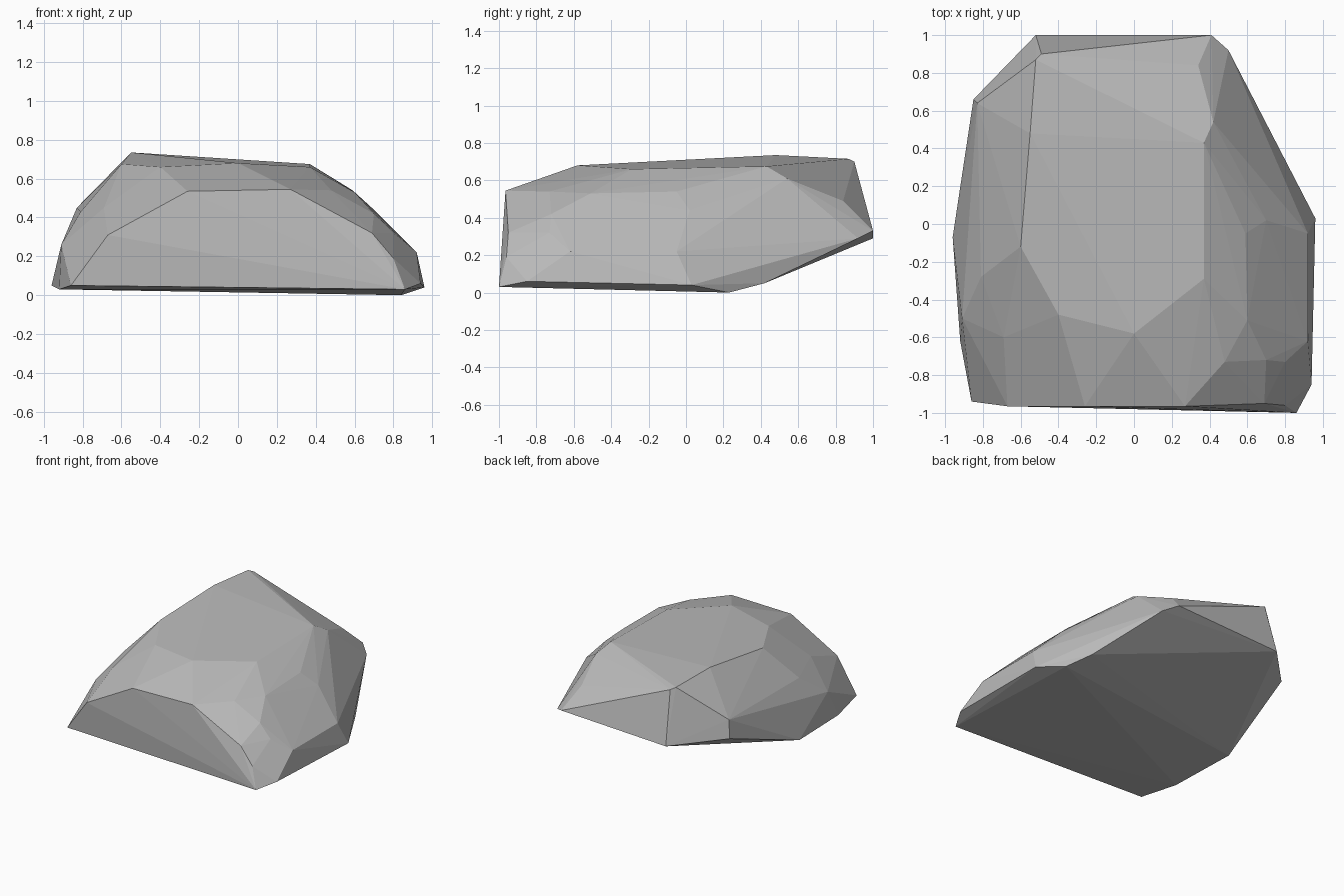
import bpy
import bmesh
from mathutils import Vector

# Remove only the default object
default_object = bpy.data.objects.get("Cube")
if default_object:
    bpy.data.objects.remove(default_object, do_unlink=True)


def make_material(name, color):
    """Create one plain flat material."""
    material = bpy.data.materials.new(name)
    material.use_nodes = True
    material.diffuse_color = color
    shader = material.node_tree.nodes.get("Principled BSDF")
    shader.inputs["Base Color"].default_value = color
    shader.inputs["Roughness"].default_value = 0.9
    return material


def make_hull(name, outlines, material):
    """Wrap a faceted convex skin around a stack of corner outlines."""
    mesh = bpy.data.meshes.new(name)
    shell = bmesh.new()
    for outline in outlines:
        for corner in outline:
            shell.verts.new(Vector(corner))
    result = bmesh.ops.convex_hull(shell, input=shell.verts[:], use_existing_faces=False)

    # Discard corners that ended up inside the skin
    unused = [v for v in shell.verts if not v.link_faces]
    bmesh.ops.delete(shell, geom=unused, context="VERTS")

    # Merge nearly coplanar triangles into clean facets
    bmesh.ops.dissolve_limit(shell, angle_limit=0.01, verts=shell.verts[:], edges=shell.edges[:])
    bmesh.ops.recalc_face_normals(shell, faces=shell.faces[:])
    for face in shell.faces:
        face.smooth = False
    shell.to_mesh(mesh)
    shell.free()
    mesh.materials.append(material)
    boulder = bpy.data.objects.new(name, mesh)
    bpy.context.collection.objects.link(boulder)
    return boulder


# Gently tilted crown of the boulder
crown = [
    (-.55, .48, .735), (-.52, .87, .715), (-.49, .9, .7), (-.6, -.12, .675),
    (-.4, -.48, .66), (0, -.58, .68), (.37, -.29, .66), (.37, .43, .675),
]

# Chipped shoulders around the middle
left_shoulder = [
    (-.81, -.28, .43), (-.83, .64, .45), (-.69, -.6, .45),
    (-.48, -.7, .5), (-.91, -.5, .26),
]
right_shoulder = [
    (.59, -.05, .54), (.6, -.51, .53), (.48, -.73, .54), (.7, .02, .44),
    (.7, -.72, .42), (.8, -.73, .32), (.92, -.62, .22), (.92, -.05, .22),
    (.42, .54, .61), (.34, .84, .49),
]

# Broad cleaved face at the front
front_face = [
    (-.67, -.965, .31), (-.26, -.965, .535), (.27, -.965, .545),
    (.69, -.95, .32), (.8, -.96, .19), (.86, -1, .03), (-.86, -.94, .05),
]

# Overhanging ridge at the back
back_ridge = [
    (.41, 1, .33), (-.52, 1, .29), (.5, .92, .29), (-.85, .66, .31),
]

# Outline resting on the ground
base = [
    (.84, .23, 0), (.75, .42, .05), (.96, .03, .04), (.94, -.85, .06),
    (-.96, -.07, .05), (-.92, -.62, .03),
]

stone_grey = make_material("stone_grey", (.5, .5, .5, 1))
make_hull(
    "boulder",
    [crown, left_shoulder, right_shoulder, front_face, back_ridge, base],
    stone_grey,
)
